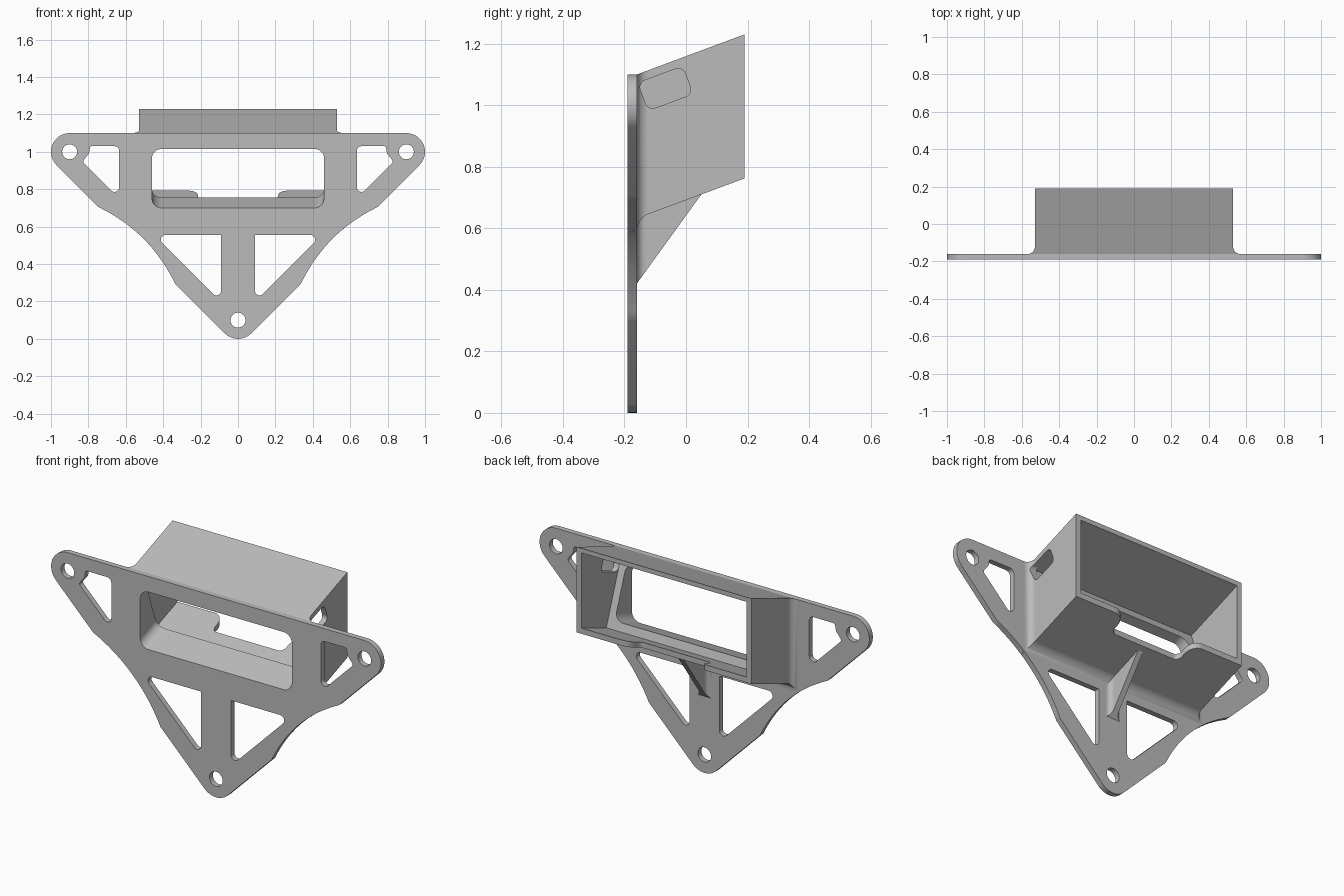
import bpy, bmesh
from math import sin, cos, tan, pi, radians
from mathutils import Vector

if "Cube" in bpy.data.objects:
    bpy.data.objects.remove(bpy.data.objects["Cube"], do_unlink=True)

TILT = radians(20.4)
SLOPE = tan(TILT)
FRONT, BACK, REAR = -0.19, -0.16, 0.19   # plate front, plate back, housing rear


# ---- helpers ----
def rounded(corners, steps=8):
    """Polygon from (u, v, radius) corners, each replaced by an arc."""
    out = []
    for i, (u, v, r) in enumerate(corners):
        p = Vector((u, v))
        if r == 0:
            out.append(p)
            continue
        a = (Vector(corners[i - 1][:2]) - p).normalized()
        b = (Vector(corners[(i + 1) % len(corners)][:2]) - p).normalized()
        half = a.angle(b) / 2
        centre = p + (a + b).normalized() * r / sin(half)
        start = p + a * r / tan(half) - centre
        end = p + b * r / tan(half) - centre
        sweep = start.angle(end)
        for k in range(steps + 1):
            t = k / steps
            out.append(centre + (start * sin((1 - t) * sweep) + end * sin(t * sweep)) / sin(sweep))
    return out


def rect(u0, u1, v0, v1, r=0):
    return rounded([(u0, v0, r), (u1, v0, r), (u1, v1, r), (u0, v1, r)])


def loft(name, rings):
    bm = bmesh.new()
    loops = [[bm.verts.new(p) for p in ring] for ring in rings]
    n = len(loops[0])
    for lo, hi in zip(loops, loops[1:]):
        for i in range(n):
            j = (i + 1) % n
            bm.faces.new((lo[i], lo[j], hi[j], hi[i]))
    bm.faces.new(loops[0])
    bm.faces.new(loops[-1])
    bmesh.ops.recalc_face_normals(bm, faces=bm.faces)
    mesh = bpy.data.meshes.new(name)
    bm.to_mesh(mesh)
    bm.free()
    ob = bpy.data.objects.new(name, mesh)
    bpy.context.collection.objects.link(ob)
    return ob


def prism(name, pts, place, d0, d1):
    return loft(name, [[place(u, v, d) for u, v in pts] for d in (d0, d1)])


def along_y(u, v, d):
    return (u, d, v)


def along_z(u, v, d):
    return (u, v, d)


def along_x(u, v, d):
    return (d, u, v)


def along_slope(u, v, d):
    return (u, d, v + (d - FRONT) * SLOPE)


def tilted_along_x(u, v, d):
    return (d, u * cos(TILT) - v * sin(TILT), u * sin(TILT) + v * cos(TILT))


def combine(target, tool, operation):
    mod = target.modifiers.new(operation.lower(), 'BOOLEAN')
    mod.operation, mod.solver, mod.object = operation, 'EXACT', tool
    tool.hide_render = True
    bpy.context.view_layer.objects.active = target
    bpy.ops.object.modifier_apply(modifier=mod.name)
    bpy.data.objects.remove(tool, do_unlink=True)


def mirrored(corners):
    return [(-u, v, r) for u, v, r in reversed(corners)]


# ---- mounting plate: rounded triangle with scooped flanks ----
upper, lower = Vector((0.745, 0.704)), Vector((0.337, 0.296))
inward = Vector((-1, 1)).normalized() * 0.05
flank = []
for k in range(17):
    t = k / 16
    p = upper.lerp(lower, t) + inward * 4 * t * (1 - t)
    flank.append((p.x, p.y, 0))
side = [(1.1414, 1.1, 0.1)] + flank
outline = side + [(0, -0.0414, 0.1)] + mirrored(side)
bracket = prism("mounting_bracket", rounded(outline, 16), along_y, FRONT, BACK)

# ---- tilted housing, flaring into the plate ----
def housing_ring(y, flare):
    w = 0.53 + flare
    top = 1.10 + (y - BACK) * SLOPE
    bottom = 0.632 + (y - BACK) * SLOPE - flare
    return [(-w, y, bottom), (w, y, bottom), (w, y, top), (-w, y, top)]


R = 0.038
rings = [housing_ring(BACK - 0.015, R)]
for k in range(9):
    a = pi / 2 * (1 - k / 8)
    rings.append(housing_ring(BACK + R - R * sin(a), R - R * cos(a)))
rings.append(housing_ring(REAR, 0))
combine(bracket, loft("housing", rings), 'UNION')

# ---- support rib below the housing, with a flared foot ----
foot = [(0.016, 0.1)]
for k in range(7):
    a = pi / 2 * k / 6
    foot.append((0.016 + 0.03 * (1 - cos(a)), BACK + 0.03 * (1 - sin(a))))
foot.append((0.046, BACK - 0.015))
section = foot + [(-u, v) for u, v in reversed(foot)]
rib = prism("support_rib", section, along_z, 0.35, 0.8)
gusset = [(-0.176, 0.398), (0.052, 0.713), (0.052, 0.725), (-0.176, 0.642)]
combine(rib, prism("rib_side", gusset, along_x, -0.1, 0.1), 'INTERSECT')
combine(bracket, rib, 'UNION')

# ---- cavity, front window, side port and rear notch ----
cavity = rect(0.226, 0.9, 0.677, 1.063)
port = rect(0.2275, 0.3825, 0.964, 1.060, 0.025)
window = rect(-0.46, 0.46, 0.70, 1.015, 0.05)
notch_half = [(0.275, 0.25, 0), (0.275, REAR, 0)]
for k in range(1, 9):
    a = pi / 2 * k / 8
    notch_half.append((0.275 - 0.06 * sin(a), REAR - 0.06 * (1 - cos(a)), 0))
notch_half.append((0.215, 0.08, 0.03))
notch = rounded(notch_half + mirrored(notch_half))
cutters = [
    prism("cavity_cutter", cavity, tilted_along_x, -0.5, 0.5),
    prism("window_cutter", window, along_slope, -0.3, 0.1),
    prism("port_cutter", port, tilted_along_x, 0.45, 0.6),
    prism("notch_cutter", notch, along_z, 0.6, 0.95),
]

# ---- lightening holes and screw holes in the plate ----
ear = [(0.635, 1.03, 0.025), (0.79, 1.03, 0.012), (0.797, 0.99, 0.02),
       (0.832, 0.947, 0.015), (0.635, 0.75, 0.025)]
leg = [(0.09, 0.555, 0.005), (0.448, 0.555, 0.025), (0.09, 0.197, 0.025)]
for shape in (ear, leg):
    for corners in (shape, mirrored(shape)):
        cutters.append(prism("plate_cutter", rounded(corners), along_y, -0.25, -0.1))
for x, z in ((-0.9, 1.0), (0.9, 1.0), (0, 0.1)):
    circle = [(x + 0.04 * cos(2 * pi * k / 32), z + 0.04 * sin(2 * pi * k / 32)) for k in range(32)]
    cutters.append(prism("screw_cutter", circle, along_y, -0.25, -0.1))
for cutter in cutters:
    combine(bracket, cutter, 'DIFFERENCE')

# ---- material and shading ----
grey = bpy.data.materials.new("plain_grey")
grey.use_nodes = True
colour = (0.5, 0.5, 0.5, 1)
grey.diffuse_color = colour
grey.node_tree.nodes["Principled BSDF"].inputs["Base Color"].default_value = colour
bracket.data.materials.clear()
bracket.data.materials.append(grey)
for face in bracket.data.polygons:
    face.material_index = 0

bpy.ops.object.select_all(action='DESELECT')
bracket.select_set(True)
bpy.context.view_layer.objects.active = bracket
bpy.ops.object.shade_smooth_by_angle(angle=radians(25))
weighted = bracket.modifiers.new("weighted_normals", 'WEIGHTED_NORMAL')
weighted.keep_sharp = True
